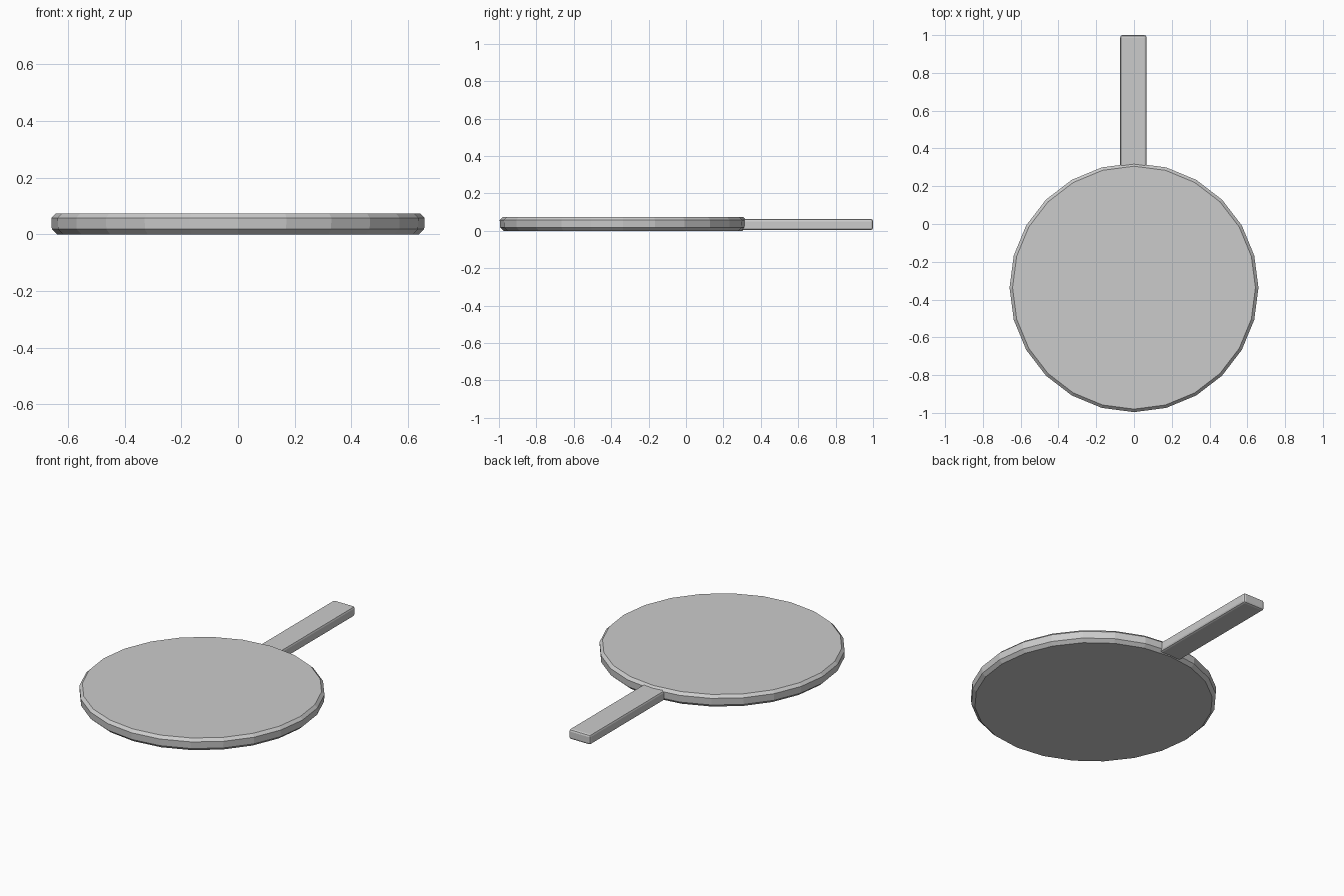
import bpy, bmesh, math

if "Cube" in bpy.data.objects:
    bpy.data.objects.remove(bpy.data.objects["Cube"])


def make_object(name, bm):
    bmesh.ops.recalc_face_normals(bm, faces=bm.faces)
    mesh = bpy.data.meshes.new(name)
    bm.to_mesh(mesh)
    bm.free()
    obj = bpy.data.objects.new(name, mesh)
    bpy.context.collection.objects.link(obj)
    return obj


# round board: 24-sided lathe with worn, chamfered rims
SIDES = 24
CENTRE_Y = -0.337
PROFILE = [(0.638, 0.0), (0.657, 0.018), (0.659, 0.058), (0.643, 0.074)]
bm = bmesh.new()
rings = []
for r, z in PROFILE:
    rings.append([bm.verts.new((r * math.cos(math.tau * i / SIDES),
                                CENTRE_Y + r * math.sin(math.tau * i / SIDES), z))
                  for i in range(SIDES)])
for low, high in zip(rings, rings[1:]):
    for i in range(SIDES):
        j = (i + 1) % SIDES
        bm.faces.new((low[i], low[j], high[j], high[i]))
bm.faces.new(rings[0][::-1])
bm.faces.new(rings[-1])
make_object("round_board", bm)

# flat handle: box with softened edges, rooted in the board rim
X0, X1, Y0, Y1, Z0, Z1 = -0.073, 0.067, 0.29, 1.0, 0.004, 0.063
bm = bmesh.new()
bmesh.ops.create_cube(bm, size=1)
for v in bm.verts:
    v.co = (X0 if v.co.x < 0 else X1,
            Y0 if v.co.y < 0 else Y1,
            Z0 if v.co.z < 0 else Z1)
handle = make_object("handle", bm)
bevel = handle.modifiers.new("soft_edges", 'BEVEL')
bevel.width = 0.012
bevel.segments = 2
